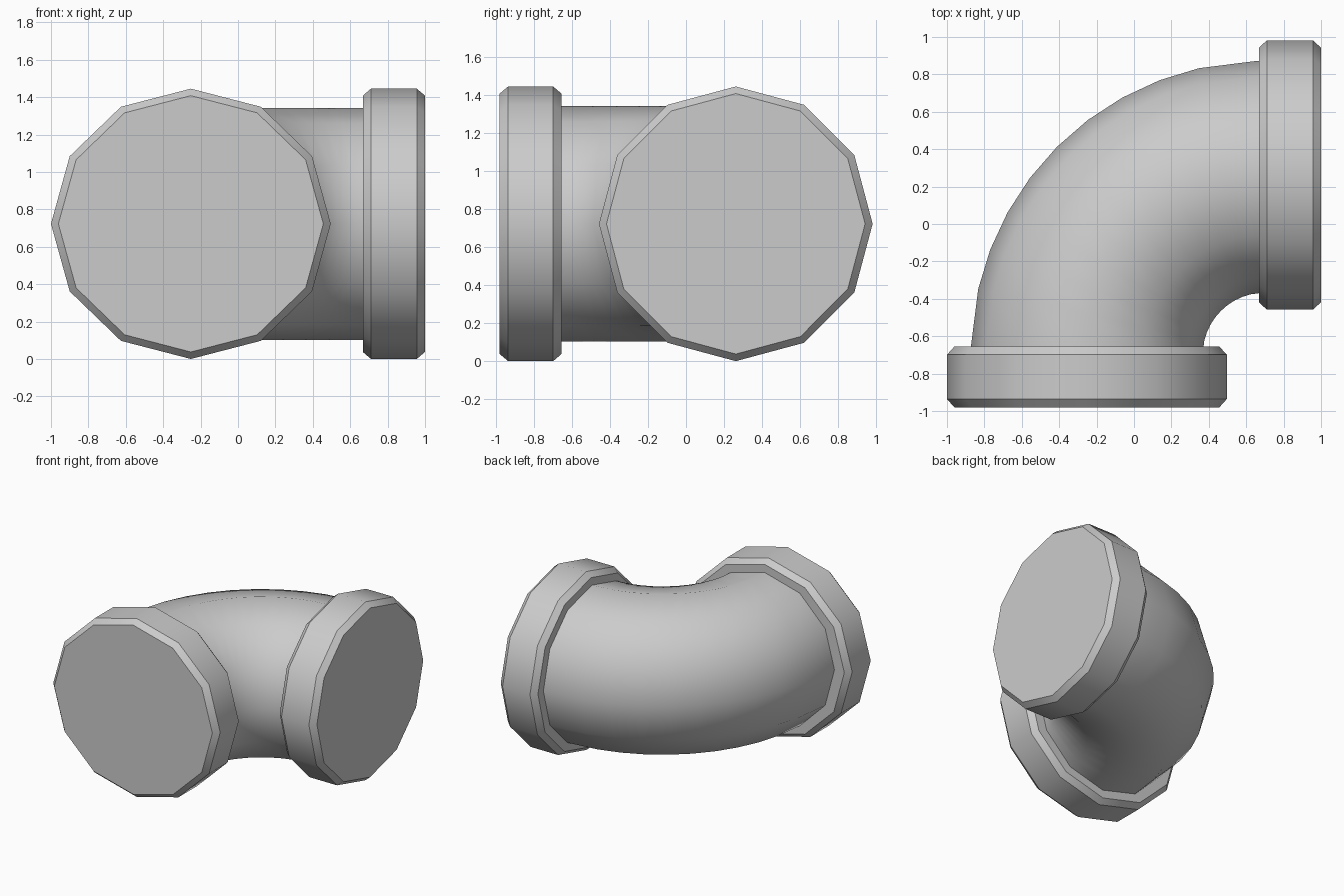
import bpy, bmesh
from math import sin, cos, pi, radians
from mathutils import Vector

if "Cube" in bpy.data.objects:
    bpy.data.objects.remove(bpy.data.objects["Cube"])

SIDES = 12
ZC = 0.7225          # height of the pipe axis
UP = Vector((0, 0, 1))


def loft(name, rings):
    """Skin a capped tube through rings of (centre, sideways axis, side radius, up radius)."""
    bm = bmesh.new()
    loops = []
    for centre, side, rs, ru in rings:
        loops.append([bm.verts.new(centre + side * rs * sin(2 * pi * i / SIDES)
                                   + UP * ru * cos(2 * pi * i / SIDES))
                      for i in range(SIDES)])
    for a, b in zip(loops, loops[1:]):
        for i in range(SIDES):
            j = (i + 1) % SIDES
            bm.faces.new((a[i], a[j], b[j], b[i]))
    bm.faces.new(loops[0])
    bm.faces.new(loops[-1])
    bmesh.ops.recalc_face_normals(bm, faces=bm.faces)
    me = bpy.data.meshes.new(name)
    bm.to_mesh(me)
    bm.free()
    me.shade_smooth()
    me.set_sharp_from_angle(angle=radians(38))
    ob = bpy.data.objects.new(name, me)
    bpy.context.collection.objects.link(ob)
    return ob


def collar(name, start, axis, side, length, rs, ru):
    """Bevelled twelve-sided end collar."""
    b = 0.044
    steps = [(0, b), (b, 0), (length - b, 0), (length, b)]
    return loft(name, [(start + axis * t, side, rs - d * 0.9, ru - d * 0.85)
                       for t, d in steps])


# curved pipe: quarter bend with short straight ends hidden in the collars
bend_centre = Vector((0.70, -0.70, ZC))
R, r = 0.953, 0.62
rings = [(Vector((-0.253, -0.80, ZC)), Vector((-1, 0, 0)), r, r)]
for deg in [1.5, 13, 21, 29, 37, 45, 53, 61, 69, 77, 88.5]:
    a = radians(deg)
    out = Vector((-cos(a), sin(a), 0))
    rings.append((bend_centre + out * R, out, r, r))
rings.append((Vector((0.80, 0.257, ZC)), Vector((0, 1, 0)), r, r))
loft("elbow_pipe", rings)

# end collars
collar("front_collar", Vector((-0.252, -0.98, ZC)), Vector((0, 1, 0)),
       Vector((-1, 0, 0)), 0.325, 0.748, 0.7225)
collar("right_collar", Vector((0.667, 0.262, ZC)), Vector((1, 0, 0)),
       Vector((0, 1, 0)), 0.333, 0.72, 0.7225)
